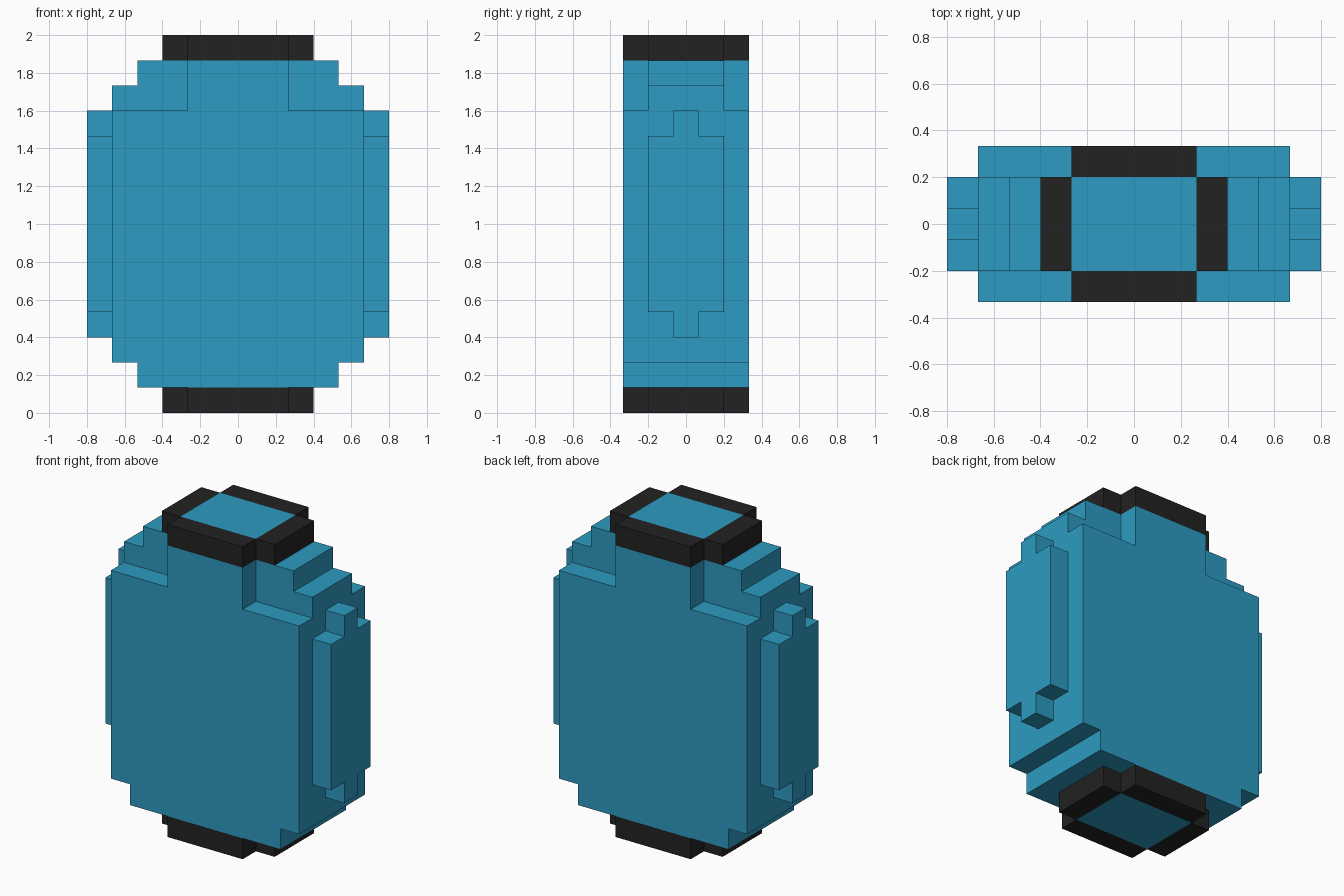
import bpy, bmesh
from mathutils import Vector

if "Cube" in bpy.data.objects:
    bpy.data.objects.remove(bpy.data.objects["Cube"], do_unlink=True)

U = 2 / 15  # size of one block; all measurements below are in blocks


def material(name, rgb):
    m = bpy.data.materials.new(name)
    m.use_nodes = True
    m.diffuse_color = (*rgb, 1)
    bsdf = next(n for n in m.node_tree.nodes if n.type == 'BSDF_PRINCIPLED')
    bsdf.inputs["Base Color"].default_value = (*rgb, 1)
    bsdf.inputs["Roughness"].default_value = 0.8
    return m


BLUE = material("blue", (0.026, 0.328, 0.533))
BLACK = material("black", (0.016, 0.016, 0.016))


def prism(name, outline, axis, start, end, mat):
    """Extrude a 2D outline along axis 'X' (outline is y,z) or 'Y' (outline is x,z)."""
    def place(p, d):
        return Vector((d, p[0], p[1]) if axis == 'X' else (p[0], d, p[1])) * U
    bm = bmesh.new()
    face = bm.faces.new([bm.verts.new(place(p, start)) for p in outline])
    ext = bmesh.ops.extrude_face_region(bm, geom=[face])
    verts = [v for v in ext["geom"] if isinstance(v, bmesh.types.BMVert)]
    bmesh.ops.translate(bm, verts=verts, vec=place((0, 0), end - start))
    bmesh.ops.recalc_face_normals(bm, faces=bm.faces[:])
    mesh = bpy.data.meshes.new(name)
    bm.to_mesh(mesh)
    bm.free()
    mesh.materials.append(mat)
    obj = bpy.data.objects.new(name, mesh)
    bpy.context.scene.collection.objects.link(obj)
    return obj


def box(name, x, y, z, mat):
    outline = [(x[0], z[0]), (x[1], z[0]), (x[1], z[1]), (x[0], z[1])]
    return prism(name, outline, 'Y', y[0], y[1], mat)


def mirrored(half):
    """Complete a right-half outline across the vertical centre line."""
    return half + [(-a, b) for a, b in reversed(half)]


# Main body: stepped bottom, wide middle, narrow raised panel at the top
prism("body", mirrored([(4, 1), (4, 2), (5, 2), (5, 12), (2, 12), (2, 14)]),
      'Y', -2.5, 2.5, BLUE)

for side, s in (("left", 1), ("right", -1)):
    # Stepped shoulder, thinner than the body
    steps = [(2, 12), (5, 12), (5, 13), (4, 13), (4, 14), (2, 14)]
    prism(side + "_shoulder", [(s * x, z) for x, z in steps], 'Y', -1.5, 1.5, BLUE)
    # Raised side pad with a narrow tab at each end
    pad = mirrored([(0.5, 3), (0.5, 4), (1.5, 4), (1.5, 11), (0.5, 11), (0.5, 12)])
    prism(side + "_side_pad", pad, 'X', s * 5, s * 6, BLUE)

# End caps: blue core framed by four black bars, corners left open
for end, z in (("bottom", (0, 1)), ("top", (14, 15))):
    box(end + "_cap_core", (-2, 2), (-1.5, 1.5), z, BLUE)
    box(end + "_front_bar", (-2, 2), (-2.5, -1.5), z, BLACK)
    box(end + "_back_bar", (-2, 2), (1.5, 2.5), z, BLACK)
    box(end + "_left_bar", (2, 3), (-1.5, 1.5), z, BLACK)
    box(end + "_right_bar", (-3, -2), (-1.5, 1.5), z, BLACK)
